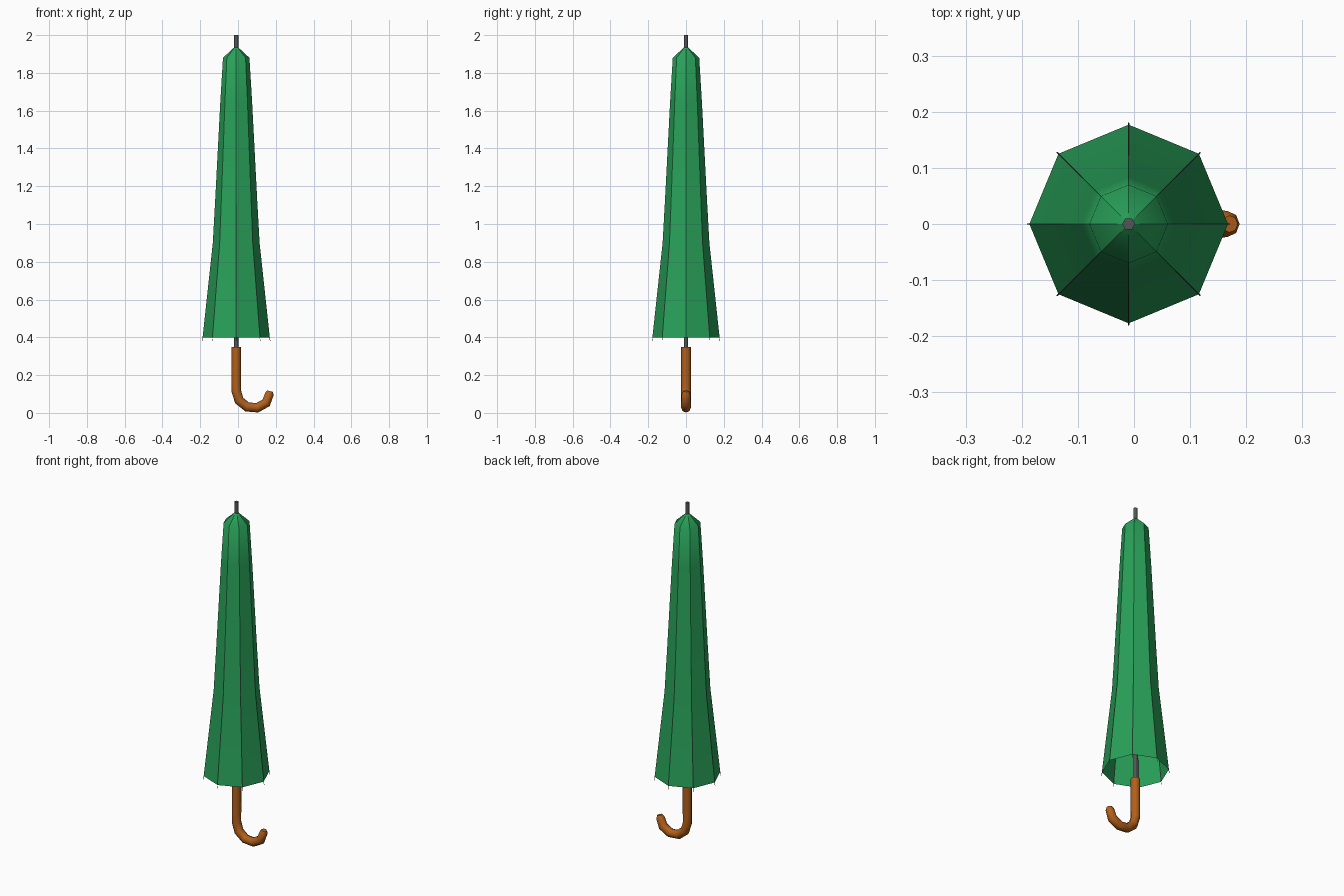
import bpy, bmesh, math
from mathutils import Vector

if "Cube" in bpy.data.objects:
    bpy.data.objects.remove(bpy.data.objects["Cube"])

AXIS_X = -0.0095  # shaft axis; the hook overhangs to the right


def material(name, color):
    m = bpy.data.materials.new(name)
    m.diffuse_color = (*color, 1)
    m.use_nodes = True
    m.node_tree.nodes["Principled BSDF"].inputs["Base Color"].default_value = m.diffuse_color
    return m


green = material("green fabric", (0.022, 0.36, 0.10))
brown = material("brown wood", (0.45, 0.117, 0.011))
grey = material("dark grey metal", (0.09, 0.09, 0.095))


def finish(bm, name, mat):
    mesh = bpy.data.meshes.new(name)
    bm.to_mesh(mesh)
    bm.free()
    mesh.materials.append(mat)
    ob = bpy.data.objects.new(name, mesh)
    bpy.context.collection.objects.link(ob)
    ob.location.x = AXIS_X
    return ob


def sweep(name, path, radii, sides, mat, turn=0.0):
    """Tube along a path in the local x-z plane, turned about the axis."""
    pts = [Vector((x, 0, z)) for x, z in path]
    bm = bmesh.new()
    rings = []
    for i, (p, r) in enumerate(zip(pts, radii)):
        t = (pts[min(i + 1, len(pts) - 1)] - pts[max(i - 1, 0)]).normalized()
        side = Vector((0, 1, 0))
        n = side.cross(t)
        rings.append([bm.verts.new(p + r * (math.cos(a) * n + math.sin(a) * side))
                      for a in (2 * math.pi * k / sides for k in range(sides))])
    for a, b in zip(rings, rings[1:]):
        for k in range(sides):
            j = (k + 1) % sides
            bm.faces.new((a[k], a[j], b[j], b[k]))
    bm.faces.new(rings[0])
    bm.faces.new(rings[-1])
    bmesh.ops.recalc_face_normals(bm, faces=bm.faces)
    ob = finish(bm, name, mat)
    ob.rotation_euler.z = turn
    bpy.ops.object.select_all(action='DESELECT')
    ob.select_set(True)
    bpy.context.view_layer.objects.active = ob
    bpy.ops.object.shade_smooth_by_angle(angle=math.radians(62))
    return ob


# Canopy: eight-sided open shell, each gore smooth lengthwise, sharp seams
profile = [(0.177, 0.40), (0.123, 0.90), (0.084, 1.65), (0.070, 1.88)]
bm = bmesh.new()
rings = [[bm.verts.new((r * math.cos(k * math.pi / 4), r * math.sin(k * math.pi / 4), z))
          for k in range(8)] for r, z in profile]
apex = bm.verts.new((0, 0, 1.945))
for k in range(8):
    j = (k + 1) % 8
    for a, b in zip(rings, rings[1:]):
        bm.faces.new((a[k], a[j], b[j], b[k]))
    bm.faces.new((rings[-1][k], rings[-1][j], apex))
for f in bm.faces:
    f.smooth = True
for e in bm.edges:
    e.smooth = abs(e.verts[0].co.z - e.verts[1].co.z) < 0.001
finish(bm, "canopy", green)

# Ribs: thin wires along the canopy seams, tips poking out below the hem
rib = [(0.060, 1.87), (0.1115, 1.10), (0.1225, 0.90), (0.1765, 0.40), (0.180, 0.38)]
for k in range(8):
    sweep(f"rib_{k + 1}", rib, [0.0013] * len(rib), 4, grey, k * math.pi / 4)

# Shaft with the ferrule on top
sweep("shaft", [(0, 0.30), (0, 2.0)], [0.0115, 0.0115], 6, grey)

# Handle: straight grip, then a crook ending in a slightly rounded tip
R, zc = 0.092, 0.117
path = [(0, 0.35), (0, 0.17)]
for i in range(6):
    a = math.radians(180 + 34 * i)
    path.append((R + R * math.cos(a), zc + R * math.sin(a)))
path[-1] = (0.176, 0.100)
path.append((0.180, 0.115))
sweep("handle", path, [0.0255] * 7 + [0.023, 0.015], 8, brown)
